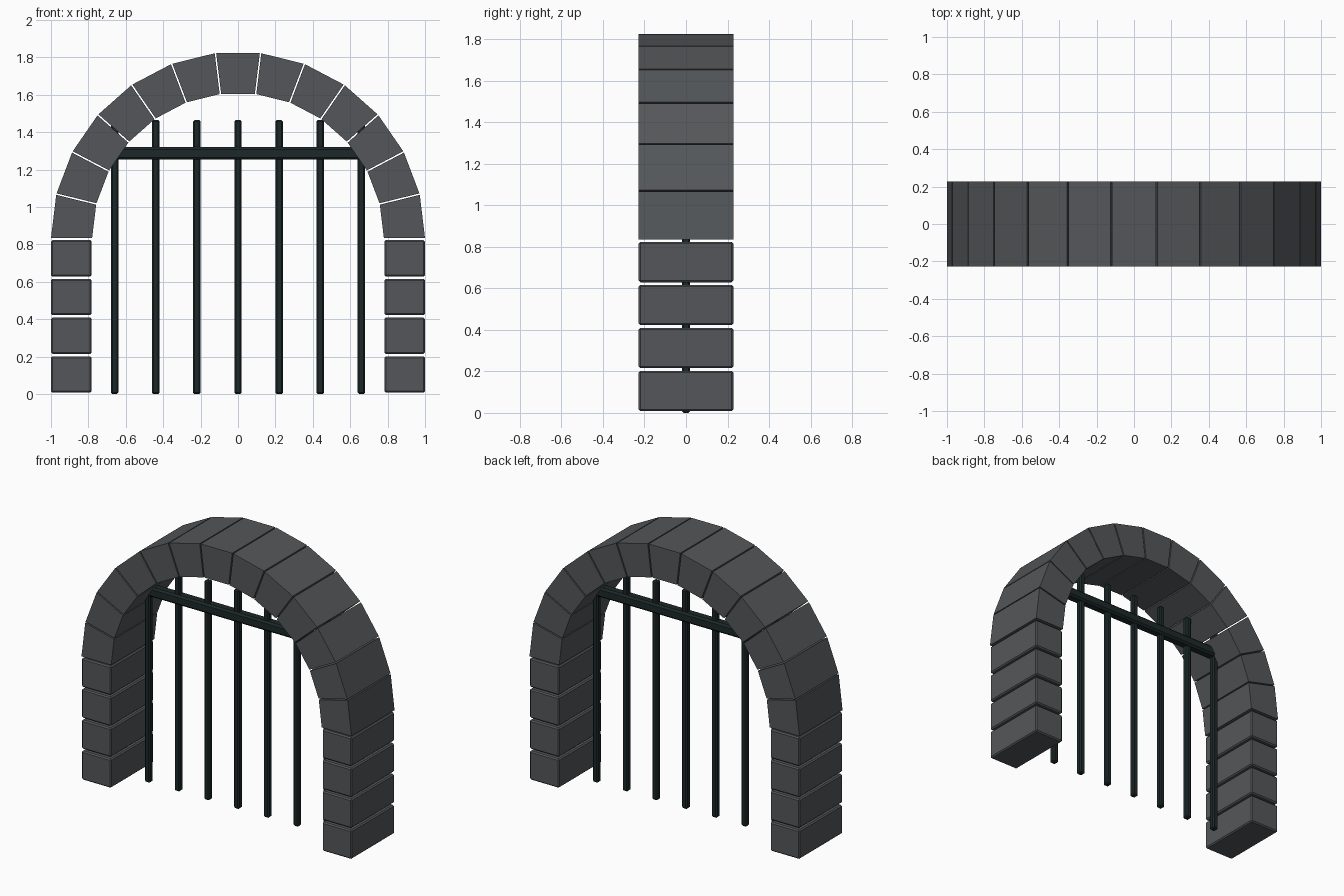
import bpy, bmesh
from math import sin, cos, pi
from mathutils import Vector

if "Cube" in bpy.data.objects:
    bpy.data.objects.remove(bpy.data.objects["Cube"])


def material(name, color):
    m = bpy.data.materials.new(name)
    m.use_nodes = True
    m.diffuse_color = color
    m.node_tree.nodes["Principled BSDF"].inputs["Base Color"].default_value = color
    return m


stone = material("dark grey stone", (0.088, 0.094, 0.1, 1))
iron = material("blackened iron", (0.012, 0.021, 0.021, 1))


def finish(bm, name, mat):
    bmesh.ops.recalc_face_normals(bm, faces=bm.faces)
    mesh = bpy.data.meshes.new(name)
    bm.to_mesh(mesh)
    bm.free()
    mesh.materials.append(mat)
    obj = bpy.data.objects.new(name, mesh)
    bpy.context.collection.objects.link(obj)
    return obj


def box(name, low, high, mat, bevel):
    low, high = Vector(low), Vector(high)
    bm = bmesh.new()
    bmesh.ops.create_cube(bm, size=1)
    for v in bm.verts:
        v.co = (low + high) / 2 + v.co * (high - low)
    bmesh.ops.bevel(bm, geom=bm.edges[:], offset=bevel, segments=1, affect='EDGES')
    return finish(bm, name, mat)


DEPTH = 0.228
SPRING = 0.83
OUTER, INNER = 1.0, 0.78
STONES = 13
GAP = 0.004


# Arch stones: wedges with parallel joints between them
def arch_stone(index):
    a0, a1 = pi * index / STONES, pi * (index + 1) / STONES
    profile = []
    for angle, radius, side in ((a0, INNER, 1), (a0, OUTER, 1),
                                (a1, OUTER, -1), (a1, INNER, -1)):
        shift = GAP * side
        profile.append((radius * cos(angle) - shift * sin(angle),
                        SPRING + radius * sin(angle) + shift * cos(angle)))
    bm = bmesh.new()
    face = bm.faces.new([bm.verts.new((x, -DEPTH, z)) for x, z in profile])
    out = bmesh.ops.extrude_face_region(bm, geom=[face])
    moved = [g for g in out["geom"] if isinstance(g, bmesh.types.BMVert)]
    bmesh.ops.translate(bm, vec=(0, 2 * DEPTH, 0), verts=moved)
    finish(bm, f"arch_stone_{index + 1}", stone)


for i in range(STONES):
    arch_stone(i)

# Pillar blocks on both sides
for side, sign in (("left", 1), ("right", -1)):
    for i in range(4):
        z = 0.008 + i * 0.207
        xs = sorted((sign * 0.782, sign * OUTER))
        box(f"{side}_pillar_block_{i + 1}", (xs[0], -DEPTH, z),
            (xs[1], DEPTH, z + 0.194), stone, 0.008)

# Gate: upright bars and one cross bar
for i in range(7):
    x = (i - 3) * 0.22
    box(f"gate_bar_{i + 1}", (x - 0.02, -0.02, 0), (x + 0.02, 0.02, 1.466), iron, 0.008)
box("gate_cross_bar", (-0.68, -0.033, 1.254), (0.68, 0.033, 1.32), iron, 0.012)
